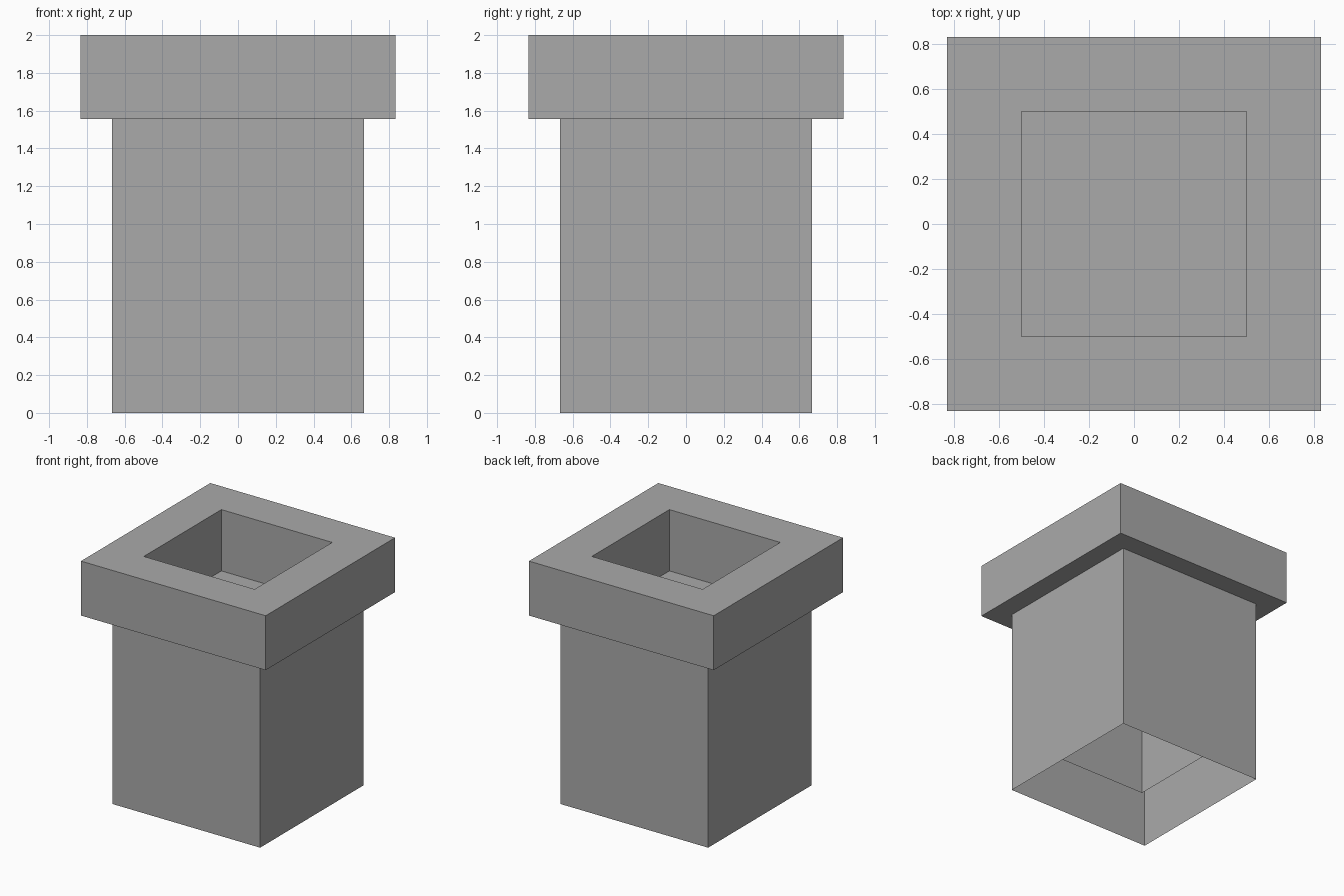
import bpy
import bmesh

default = bpy.data.objects.get("Cube")
if default:
    bpy.data.objects.remove(default, do_unlink=True)

# One plain grey for every part
GREY = (0.4, 0.4, 0.4, 1.0)
grey = bpy.data.materials.new("stone_grey")
grey.use_nodes = True
grey.diffuse_color = GREY
grey.node_tree.nodes["Principled BSDF"].inputs["Base Color"].default_value = GREY

CORNERS = [(-1, -1), (1, -1), (1, 1), (-1, 1)]


def square_part(name, profile, fill=False):
    """Sweep a (half width, height) profile around a square; fill makes a flat sheet."""
    bm = bmesh.new()
    rings = [[bm.verts.new((x * r, y * r, z)) for x, y in CORNERS] for r, z in profile]
    for low, high in zip(rings, rings[1:]):
        for i in range(4):
            j = (i + 1) % 4
            bm.faces.new((low[i], low[j], high[j], high[i]))
    if fill:
        bm.faces.new(rings[0])
    mesh = bpy.data.meshes.new(name)
    bm.to_mesh(mesh)
    bm.free()
    mesh.materials.append(grey)
    obj = bpy.data.objects.new(name, mesh)
    bpy.context.collection.objects.link(obj)
    return obj


BODY, RIM, WELL = 2 / 3, 5 / 6, 0.5
RIM_BASE, TOP, WELL_BASE, FLOOR = 1.556, 2.0, 0.333, 1.5

# Outer body open at the bottom, overhanging rim, and the inner shaft hanging inside
square_part("pillar_shell", [(BODY, 0), (BODY, RIM_BASE), (RIM, RIM_BASE),
                             (RIM, TOP), (WELL, TOP), (WELL, WELL_BASE)])

# Flat sheet closing the shaft below the rim
square_part("well_floor", [(WELL, FLOOR)], fill=True)
